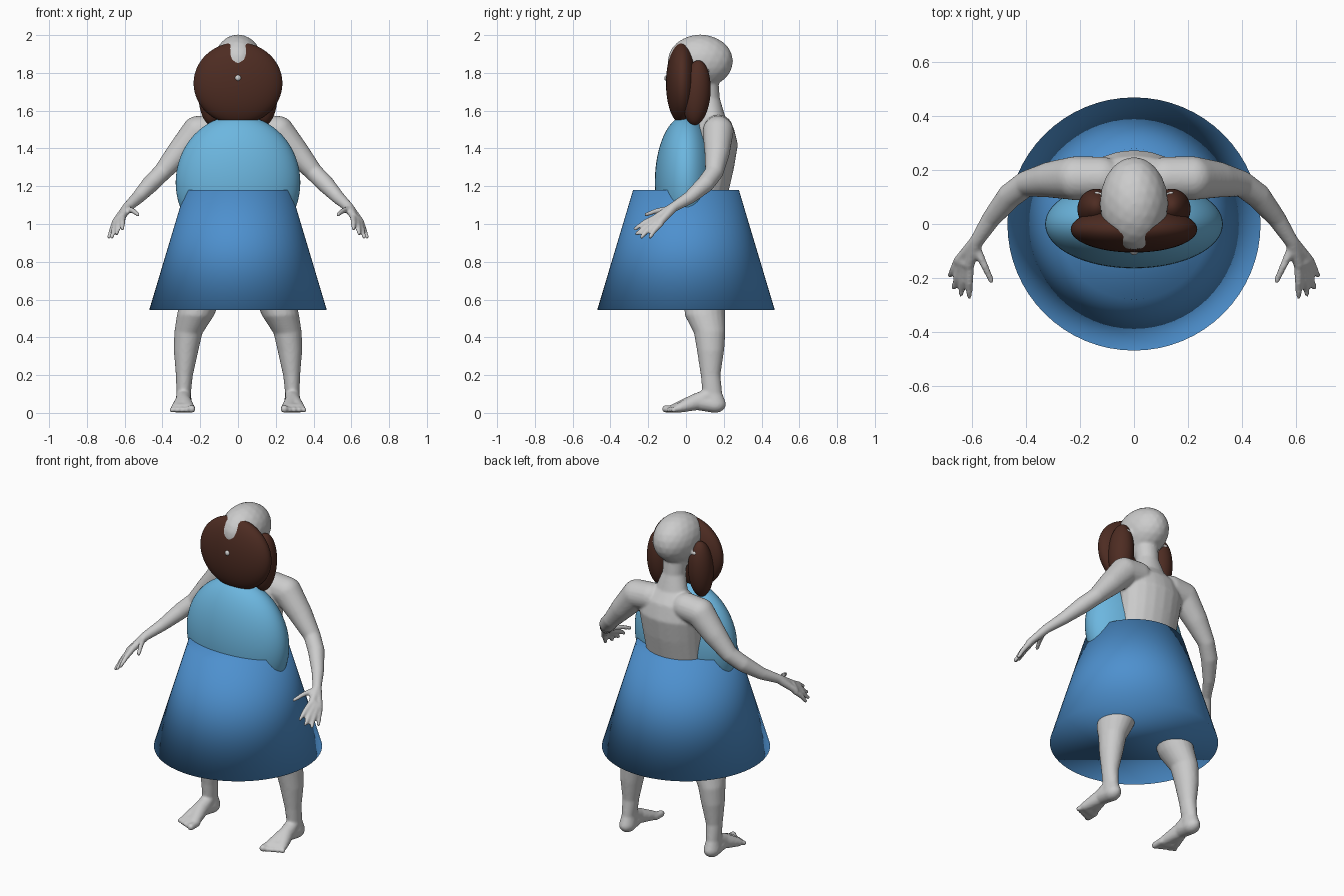
import bpy
import bmesh
from math import radians
from mathutils import Vector

cube = bpy.data.objects.get("Cube")
if cube:
    bpy.data.objects.remove(cube, do_unlink=True)


def material(name, rgb):
    mat = bpy.data.materials.new(name)
    mat.use_nodes = True
    mat.diffuse_color = (*rgb, 1)
    for node in mat.node_tree.nodes:
        if node.type == 'BSDF_PRINCIPLED':
            node.inputs["Base Color"].default_value = (*rgb, 1)
    return mat


skin = material("pale grey", (0.6, 0.6, 0.6))
brown = material("dark brown", (0.075, 0.025, 0.016))
sky = material("light blue", (0.15, 0.47, 0.74))
blue = material("mid blue", (0.075, 0.28, 0.62))


def ellipsoid(name, centre, radii, mat):
    bpy.ops.mesh.primitive_uv_sphere_add(segments=64, ring_count=32, location=centre)
    ob = bpy.context.object
    ob.name = name
    ob.scale = radii
    ob.data.materials.append(mat)
    bpy.ops.object.shade_smooth()
    return ob


# Unit sphere points reused for every body volume
ball = bmesh.new()
bmesh.ops.create_icosphere(ball, subdivisions=3, radius=1)
ball_points = [v.co.copy() for v in ball.verts]
ball.free()
body = bmesh.new()


def limb(stations, side=1):
    """Hull each neighbouring pair of (x, y, z, radius...) ellipsoids."""
    for pair in zip(stations, stations[1:]):
        verts = []
        for x, y, z, *r in pair:
            r = r * 3 if len(r) == 1 else r
            for p in ball_points:
                co = Vector((side * (x + p.x * r[0]), y + p.y * r[1], z + p.z * r[2]))
                verts.append(body.verts.new(co))
        bmesh.ops.convex_hull(body, input=verts)
        loose = [v for v in verts if v.is_valid and not v.link_faces]
        bmesh.ops.delete(body, geom=loose, context='VERTS')


# Torso and neck
limb([(0, .10, .90, .19, .12, .06), (0, .10, 1.15, .18, .12, .06),
      (0, .125, 1.30, .19, .13, .06), (0, .145, 1.42, .20, .13, .06),
      (0, .15, 1.50, .19, .105, .05), (0, .14, 1.56, .10, .07, .04),
      (0, .115, 1.66, .065, .065, .04), (0, .10, 1.78, .07, .07, .04)])
# Skull, jaw and nose
limb([(0, .076, 1.862, .127, .173, .141), (0, .03, 1.78, .09, .11, .11)])
limb([(0, -.05, 1.80, .02), (0, -.1, 1.772, .018)])

for side in (1, -1):
    # Ear
    limb([(.12, .09, 1.79, .018), (.138, .11, 1.81, .014)], side)
    # Arm
    limb([(.12, .17, 1.50, .08), (.215, .17, 1.49, .082), (.31, .165, 1.38, .067),
          (.40, .15, 1.275, .048), (.46, .105, 1.215, .047), (.53, .02, 1.14, .035),
          (.585, -.065, 1.09, .026)], side)
    # Palm
    limb([(.585, -.065, 1.09, .026), (.612, -.15, 1.04, .02)], side)
    limb([(.585, -.065, 1.09, .026), (.65, -.135, 1.01, .019)], side)
    limb([(.612, -.15, 1.04, .02), (.65, -.135, 1.01, .019)], side)
    # Fingers and thumb
    for base, tip in (((.61, -.16, 1.035), (.612, -.268, .975)),
                      ((.628, -.158, 1.02), (.642, -.26, .948)),
                      ((.642, -.15, 1.01), (.668, -.235, .932)),
                      ((.653, -.135, 1.0), (.682, -.19, .932)),
                      ((.585, -.09, 1.08), (.53, -.21, 1.05))):
        mid = Vector(base).lerp(Vector(tip), .55) + Vector((0, 0, .006))
        limb([(*base, .017), (*mid, .014), (*tip, .011)], side)
    # Leg
    limb([(.12, .11, .92, .13, .12, .08), (.19, .10, .62, .11, .11, .05),
          (.225, .10, .52, .098, .107, .04), (.262, .125, .43, .075, .084, .04),
          (.275, .13, .33, .065, .072, .04), (.284, .13, .20, .045, .052, .03),
          (.288, .14, .10, .038, .052, .03), (.288, .152, .045, .046, .06, .045)], side)
    # Foot
    heel = (.288, .155, .042, .045, .054, .042)
    instep = (.29, .06, .06, .042, .05, .045)
    limb([(.288, .13, .10, .038, .045, .03), instep], side)
    for ball_x, ball_y in ((.262, -.055), (.322, -.035)):
        limb([heel, instep, (ball_x, ball_y, .026, .034, .03, .025)], side)
    limb([(.262, -.055, .026, .034, .03, .025), (.322, -.035, .026, .034, .03, .025)], side)
    # Toes
    for i in range(5):
        x = .245 + .024 * i
        r = .02 if i == 0 else .015
        limb([(x, -.05, .022, r), (x + .002 * i, -.108 + .011 * i, r + .001, r)], side)

bmesh.ops.recalc_face_normals(body, faces=body.faces)
mesh = bpy.data.meshes.new("body")
body.to_mesh(mesh)
body.free()
figure = bpy.data.objects.new("body", mesh)
bpy.context.collection.objects.link(figure)
mesh.materials.append(skin)
remesh = figure.modifiers.new("blend", 'REMESH')
remesh.mode = 'VOXEL'
remesh.voxel_size = .0075
remesh.use_smooth_shade = True
relax = figure.modifiers.new("relax", 'SMOOTH')
relax.factor = .5
relax.iterations = 5

# Bodice
ellipsoid("bodice", (0, 0, 1.22), (.33, .165, .355), sky)

# Hair mass in front with a lock on each side
ellipsoid("front_hair", (0, -.02, 1.745), (.235, .086, .217), brown)
for side, label in ((1, "left"), (-1, "right")):
    lock = ellipsoid(label + "_hair_lock", (side * .14, .055, 1.695), (.07, .075, .172), brown)
    lock.rotation_euler.x = radians(-4)

# Skirt, shaded smoothly across its closed ends
bpy.ops.mesh.primitive_cone_add(vertices=64, radius1=.47, radius2=.28, depth=.635,
                                location=(0, 0, .8625))
skirt = bpy.context.object
skirt.name = "skirt"
skirt.data.materials.append(blue)
bpy.ops.object.shade_smooth()
